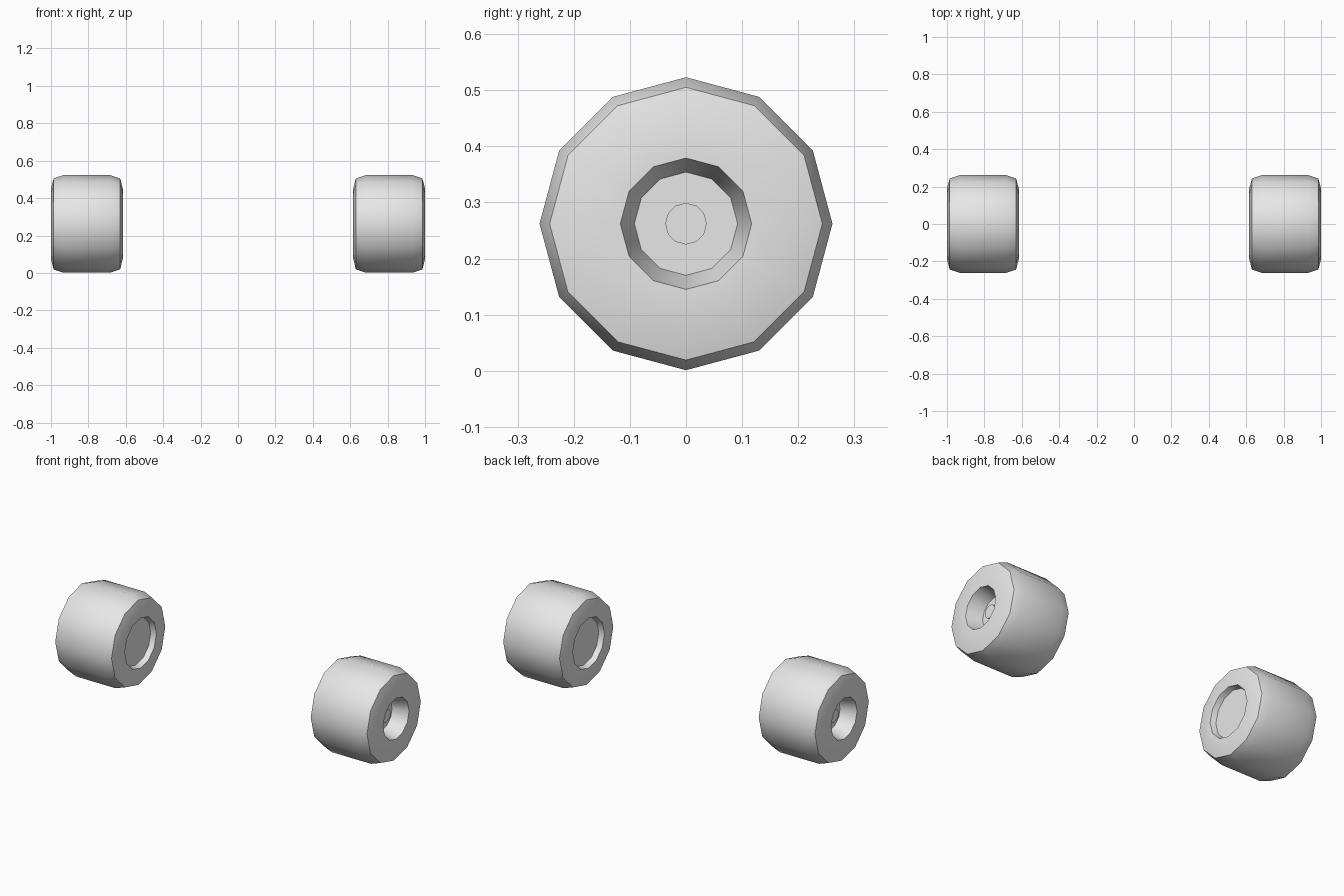
import bpy
import bmesh
import math

SIDES = 12
AXLE_Z = 0.262
CENTRE_X = 0.808

cube = bpy.data.objects.get("Cube")
if cube:
    bpy.data.objects.remove(cube, do_unlink=True)

grey = bpy.data.materials.new("light_grey")
grey.use_nodes = True
colour = (0.8, 0.8, 0.8, 1.0)
grey.diffuse_color = colour
grey.node_tree.nodes["Principled BSDF"].inputs["Base Color"].default_value = colour


def lathe(name, profile, side):
    """Revolve (offset outward along axle, radius) points about the x axis."""
    bm = bmesh.new()
    rings = []
    for offset, radius in profile:
        ring = []
        for i in range(SIDES):
            a = math.tau * i / SIDES
            ring.append(bm.verts.new((side * offset, radius * math.sin(a), radius * math.cos(a))))
        rings.append(ring)
    for a, b in zip(rings, rings[1:]):
        for i in range(SIDES):
            j = (i + 1) % SIDES
            bm.faces.new((a[i], a[j], b[j], b[i]))
    bm.faces.new(rings[0])
    bm.faces.new(rings[-1])
    bmesh.ops.recalc_face_normals(bm, faces=bm.faces)
    mesh = bpy.data.meshes.new(name)
    bm.to_mesh(mesh)
    bm.free()
    mesh.materials.append(grey)
    obj = bpy.data.objects.new(name, mesh)
    obj.location = (side * CENTRE_X, 0, AXLE_Z)
    bpy.context.collection.objects.link(obj)
    bpy.ops.object.select_all(action="DESELECT")
    obj.select_set(True)
    bpy.context.view_layer.objects.active = obj
    bpy.ops.object.shade_smooth_by_angle(angle=math.radians(40))
    return obj


# Wheel: deep outer hole, sidewall, chamfered tread, shallow inner recess
wheel_profile = [
    (0.102, 0.092), (0.192, 0.117), (0.192, 0.188), (0.178, 0.243),
    (0.125, 0.261), (-0.125, 0.261),
    (-0.178, 0.243), (-0.192, 0.188), (-0.192, 0.143), (-0.162, 0.134),
]
# Axle end standing up from the floor of the outer hole
axle_profile = [(0.1, 0.037), (0.132, 0.037)]

for label, side in (("left", 1), ("right", -1)):
    lathe(label + "_wheel", wheel_profile, side)
    lathe(label + "_axle_end", axle_profile, side)
